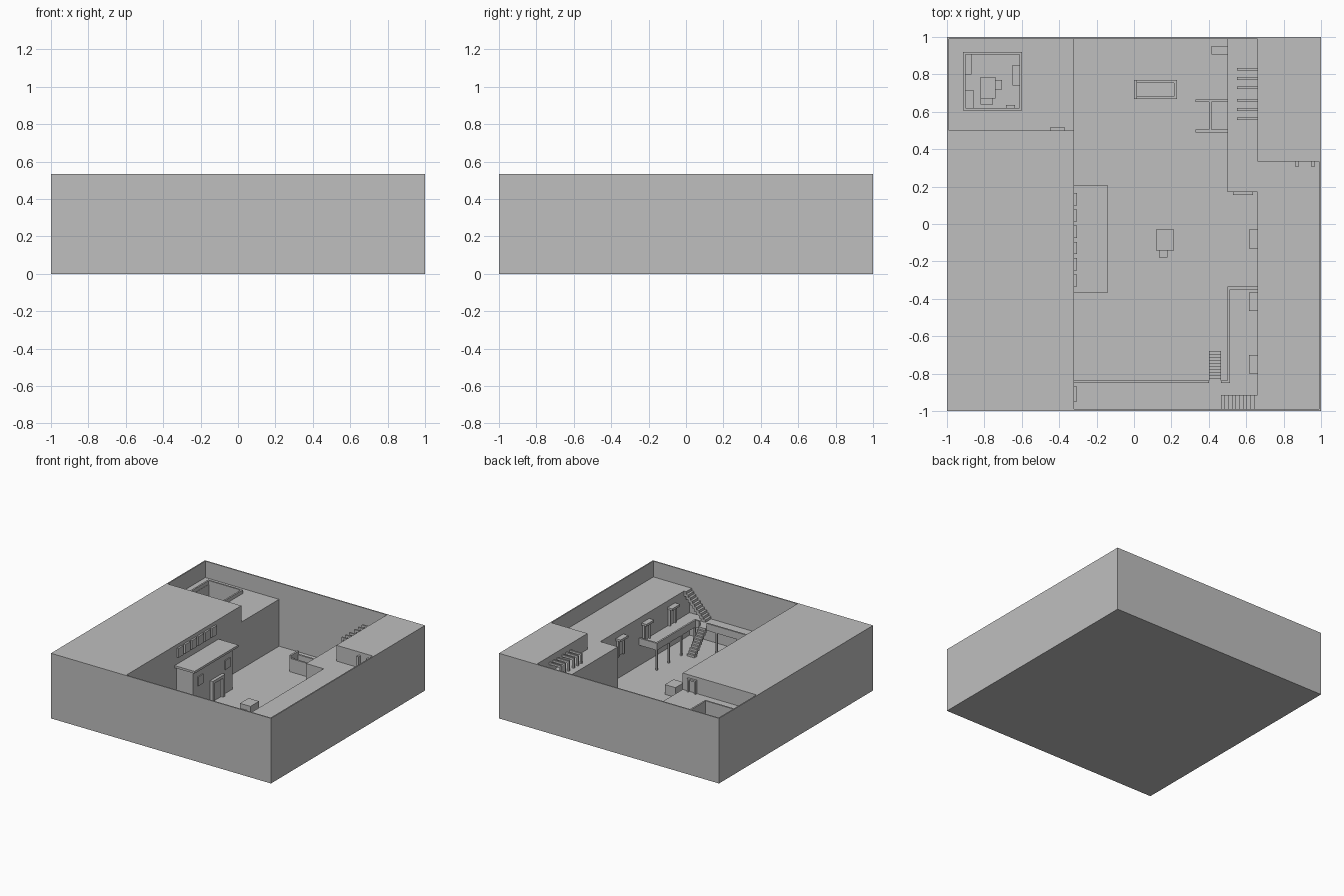
import bpy
import bmesh
from mathutils import Matrix, Vector

cube = bpy.data.objects.get("Cube")
if cube:
    bpy.data.objects.remove(cube, do_unlink=True)

grey = bpy.data.materials.new("plain_grey")
grey.use_nodes = True
grey.diffuse_color = (0.52, 0.52, 0.52, 1)
grey.node_tree.nodes["Principled BSDF"].inputs["Base Color"].default_value = (0.52, 0.52, 0.52, 1)

FLOOR, DECK, ROOF, TOP = 0.015, 0.20, 0.405, 0.535


def boxes(name, *specs):
    """One object made of boxes given as (x0, x1, y0, y1, z0, z1)."""
    bm = bmesh.new()
    for x0, x1, y0, y1, z0, z1 in specs:
        centre = Vector((x0 + x1, y0 + y1, z0 + z1)) / 2
        size = Matrix.Diagonal((x1 - x0, y1 - y0, z1 - z0, 1))
        bmesh.ops.create_cube(bm, size=1, matrix=Matrix.Translation(centre) @ size)
    mesh = bpy.data.meshes.new(name)
    bm.to_mesh(mesh)
    bm.free()
    mesh.materials.append(grey)
    ob = bpy.data.objects.new(name, mesh)
    bpy.context.collection.objects.link(ob)
    return ob


def ring(x0, x1, y0, y1, z0, z1, t):
    """Four boxes forming a rectangular wall of thickness t."""
    return [(x0, x1, y0, y0 + t, z0, z1), (x0, x1, y1 - t, y1, z0, z1),
            (x0, x0 + t, y0 + t, y1 - t, z0, z1), (x1 - t, x1, y0 + t, y1 - t, z0, z1)]


# Ground slab and outer walls
boxes("ground_slab", (-1, 1, -1, 1, 0, FLOOR))
boxes("outer_walls", *ring(-1, 1, -1, 1, FLOOR, TOP, 0.01))

# Tall masses at full wall height
boxes("left_block", (-1, -0.32, -1, 0.5, FLOOR, TOP))
boxes("rear_right_block", (0.66, 1, 0.335, 1, FLOOR, TOP))

# Lower flat-roofed masses
boxes("right_roof_block", (0.66, 0.99, -0.99, 0.335, FLOOR, ROOF))
boxes("middle_roof_block", (0.5, 0.66, 0.17, 0.99, FLOOR, ROOF))

# Rear left block with an open room under the skylight kerb
px0, px1, py0, py1 = -0.90, -0.61, 0.62, 0.91
boxes("rear_left_block",
      (-0.99, -0.32, 0.5, 0.99, FLOOR, DECK),
      (-0.99, px0, 0.5, 0.99, DECK, 0.40), (px1, -0.32, 0.5, 0.99, DECK, 0.40),
      (px0, px1, 0.5, py0, DECK, 0.40), (px0, px1, py1, 0.99, DECK, 0.40))
boxes("skylight_kerb", *ring(-0.915, -0.6, 0.607, 0.92, 0.40, 0.43, 0.013))
boxes("room_table", (-0.82, -0.74, 0.67, 0.785, 0.25, 0.265),
      (-0.80, -0.76, 0.70, 0.755, DECK, 0.25))
boxes("room_chairs", (-0.74, -0.705, 0.72, 0.77, DECK, 0.24),
      (-0.82, -0.755, 0.64, 0.67, DECK, 0.24))
boxes("room_cabinets", (-0.90, -0.87, 0.8, 0.905, DECK, 0.30),
      (-0.65, -0.61, 0.74, 0.85, DECK, 0.28),
      (-0.90, -0.855, 0.62, 0.715, DECK, 0.26),
      (-0.685, -0.635, 0.62, 0.635, DECK, 0.32))

# Small building against the left block
boxes("shop_body", (-0.32, -0.17, -0.34, 0.17, FLOOR, 0.36))
boxes("shop_roof", (-0.32, -0.14, -0.365, 0.205, 0.355, 0.373))
for label, y in (("front", -0.25), ("rear", 0.10)):
    boxes("shop_window_" + label,
          (-0.17, -0.162, y - 0.033, y + 0.033, 0.215, 0.29))
boxes("shop_door_frame",
      (-0.17, -0.145, -0.12, -0.095, FLOOR, 0.17), (-0.17, -0.145, 0.015, 0.04, FLOOR, 0.17),
      (-0.17, -0.145, -0.12, 0.04, 0.17, 0.195))
boxes("shop_door", (-0.17, -0.164, -0.095, 0.015, FLOOR, 0.17))

# Row of blank panels high on the left block
boxes("wall_panels", *[(-0.32, -0.305, 0.10 - 0.087 * i, 0.165 - 0.087 * i, 0.43, 0.505)
                       for i in range(6)])

# Raised L-shaped walkway, parapets and posts
boxes("walkway_deck", (0.5, 0.66, -0.99, -0.335, DECK - 0.018, DECK),
      (-0.32, 0.5, -0.99, -0.84, DECK - 0.018, DECK))
p0, p1 = DECK - 0.018, 0.24
boxes("walkway_parapet", (0.5, 0.514, -0.85, -0.335, p0, p1),
      (0.514, 0.66, -0.35, -0.335, p0, p1),
      (-0.32, 0.4, -0.85, -0.836, p0, p1), (0.465, 0.5, -0.85, -0.836, p0, p1))
posts = [(0.507, y) for y in (-0.345, -0.5, -0.66, -0.835)]
posts += [(x, -0.843) for x in (-0.26, -0.07, 0.12, 0.31)]
boxes("walkway_posts", *[(x - 0.007, x + 0.007, y - 0.007, y + 0.007, FLOOR, p0)
                         for x, y in posts])

# Stairs from the yard to the walkway, then on to the right roof
n = 10
rise, run = (DECK - FLOOR) / n, 0.16 / n
boxes("lower_stairs", *[(0.4, 0.465, -0.68 - run * (i + 1), -0.68 - run * i,
                         max(FLOOR, FLOOR + rise * (i - 1)), FLOOR + rise * (i + 1))
                        for i in range(n)])
rise, run = (ROOF - DECK) / n, 0.195 / n
boxes("upper_stairs", *[(0.465 + run * i, 0.465 + run * (i + 1), -0.99, -0.915,
                         max(DECK, DECK + rise * (i - 1)), DECK + rise * (i + 1))
                        for i in range(n)])

# Hooded doors and window along the right wall
for label, y in (("rear", -0.08), ("middle", -0.415), ("front", -0.75)):
    boxes("hood_" + label,
          (0.615, 0.66, y - 0.05, y + 0.05, 0.335, 0.353),
          (0.64, 0.66, y - 0.04, y - 0.03, DECK, 0.335),
          (0.64, 0.66, y + 0.03, y + 0.04, DECK, 0.335),
          (0.654, 0.66, y - 0.03, y + 0.03, DECK, 0.335))
boxes("yard_side_hood", (0.415, 0.5, 0.905, 0.953, 0.18, 0.2))


# Door frames facing along y or x
def door_y(name, x0, x1, wall, out, z0, z1, t=0.013):
    a, b = sorted((wall, out))
    boxes(name, (x0, x0 + t, a, b, z0, z1), (x1 - t, x1, a, b, z0, z1),
          (x0 + t, x1 - t, a, b, z1 - t, z1))


door_y("left_roof_door", -0.45, -0.37, 0.5, 0.517, 0.40, 0.51)
door_y("yard_door", 0.53, 0.635, 0.17, 0.156, FLOOR, 0.19)
boxes("walkway_door", (-0.32, -0.306, -0.95, -0.87, DECK, 0.345))
boxes("right_roof_posts", *[(x - 0.008, x + 0.008, 0.305, 0.335, ROOF, 0.51)
                            for x in (0.872, 0.956)])

# Rack of bent rafters on the middle roof
rack = []
for y in (0.828, 0.778, 0.728, 0.662, 0.612, 0.562):
    rack += [(0.55, 0.66, y - 0.007, y + 0.007, 0.47, 0.487),
             (0.55, 0.566, y - 0.007, y + 0.007, ROOF, 0.47)]
boxes("roof_rack", *rack)

# Partition walls in the yard
boxes("partitions", (0.33, 0.5, 0.652, 0.666, FLOOR, 0.2),
      (0.33, 0.5, 0.49, 0.504, FLOOR, 0.2), (0.402, 0.414, 0.504, 0.652, FLOOR, 0.2))

# Open trough and crate in the yard
boxes("trough", *ring(0, 0.23, 0.668, 0.77, FLOOR, 0.125, 0.015),
      (0, 0.23, 0.668, 0.77, FLOOR, 0.05), (0, 0.015, 0.668, 0.77, 0.125, 0.15))
boxes("crate", (0.117, 0.213, -0.142, -0.03, FLOOR, 0.095))
boxes("crate_step", (0.133, 0.18, -0.18, -0.142, FLOOR, 0.055))
